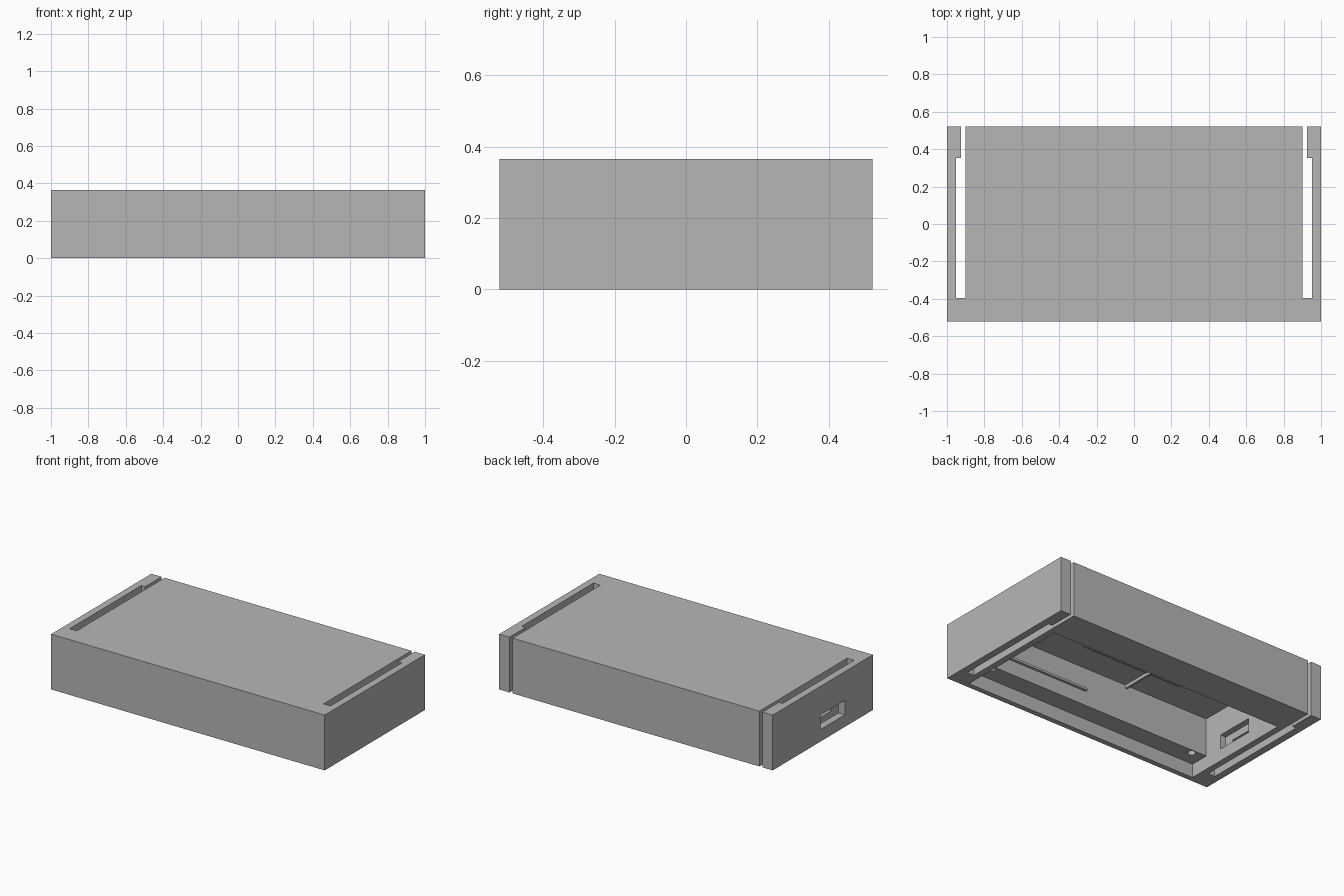
import bpy, bmesh

if "Cube" in bpy.data.objects:
    bpy.data.objects.remove(bpy.data.objects["Cube"])

grey = bpy.data.materials.new("mid_grey")
grey.diffuse_color = (0.47, 0.47, 0.47, 1)
grey.use_nodes = True
grey.node_tree.nodes["Principled BSDF"].inputs["Base Color"].default_value = grey.diffuse_color

F, B, H = -0.5225, 0.5225, 0.365   # front, back, height
CX, CEIL, LEDGE = 0.86, 0.342, 0.09


def prism(name, pts, z0, z1):
    """Extrude a plan outline from z0 to z1."""
    bm = bmesh.new()
    face = bm.faces.new([bm.verts.new((x, y, z0)) for x, y in pts])
    res = bmesh.ops.extrude_face_region(bm, geom=[face])
    top = [v for v in res["geom"] if isinstance(v, bmesh.types.BMVert)]
    bmesh.ops.translate(bm, verts=top, vec=(0, 0, z1 - z0))
    bmesh.ops.recalc_face_normals(bm, faces=bm.faces[:])
    me = bpy.data.meshes.new(name)
    bm.to_mesh(me)
    bm.free()
    me.materials.append(grey)
    ob = bpy.data.objects.new(name, me)
    bpy.context.collection.objects.link(ob)
    return ob


def box(name, x0, x1, y0, y1, z0, z1):
    return prism(name, [(x0, y0), (x1, y0), (x1, y1), (x0, y1)], z0, z1)


def cut(target, cutter):
    cutter.hide_render = True
    mod = target.modifiers.new("cut", "BOOLEAN")
    mod.operation = "DIFFERENCE"
    mod.solver = "EXACT"
    mod.object = cutter
    bpy.context.view_layer.objects.active = target
    bpy.ops.object.modifier_apply(modifier=mod.name)
    bpy.data.objects.remove(cutter)


# Housing outline: block with two side arms separated by stepped slots
half = [(1, F), (1, B), (0.925, B), (0.925, 0.352), (0.953, 0.352),
        (0.953, -0.395), (0.902, -0.395), (0.902, B)]
body = prism("housing", half + [(-x, y) for x, y in reversed(half)], 0, H)

# Shallow recess open at the bottom, then the deep cavity behind the ledge
cut(body, box("recess_cutter", -CX, CX, -0.488, 0.292, -0.1, LEDGE))
cut(body, box("cavity_cutter", -CX, CX, -0.362, 0.292, 0.05, CEIL))

# Port window through the left arm and left wall
cut(body, box("port_cutter", -1.1, -0.8, -0.23, 0.025, 0.08, 0.175))

# Screw holes in the ledge
for side in (-1, 1):
    bpy.ops.mesh.primitive_cylinder_add(
        vertices=24, radius=0.024, depth=0.15, location=(side * 0.77, -0.39, LEDGE + 0.025))
    cut(body, bpy.context.object)

# Ribs inside the cavity
box("ceiling_cross_rib", -0.25, -0.237, -0.365, 0.295, CEIL - 0.022, CEIL + 0.005)
box("ceiling_long_rib", -0.49, 0.25, -0.17, -0.16, CEIL - 0.005, CEIL + 0.005)
box("wall_rib", 0.07, 0.67, -0.365, -0.345, 0.185, 0.2)
